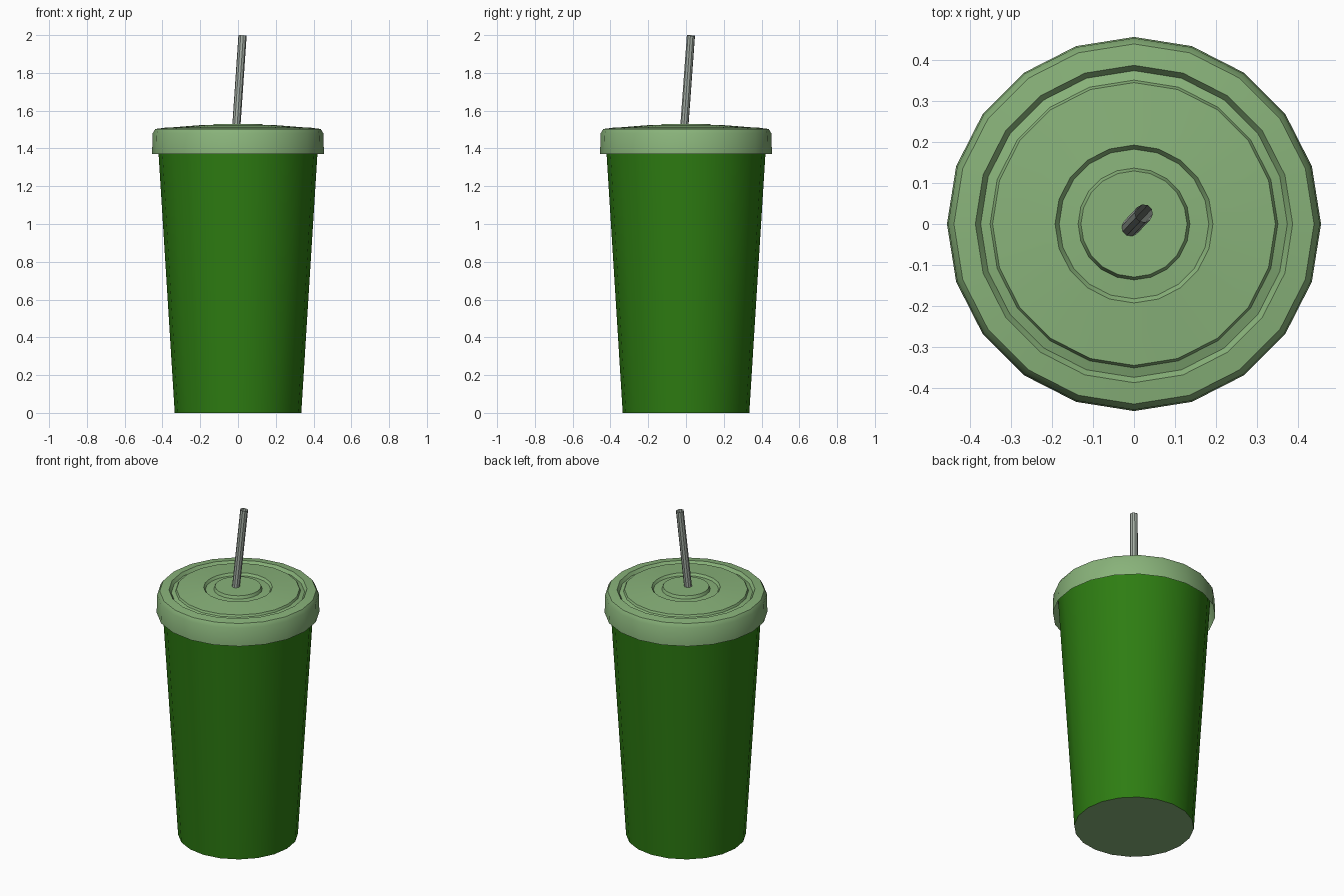
import bpy, bmesh, math
from mathutils import Vector

if "Cube" in bpy.data.objects:
    bpy.data.objects.remove(bpy.data.objects["Cube"])

SIDES = 20


def material(name, color):
    m = bpy.data.materials.new(name)
    m.diffuse_color = (*color, 1)
    m.use_nodes = True
    m.node_tree.nodes["Principled BSDF"].inputs["Base Color"].default_value = m.diffuse_color
    return m


def lathe(name, profile, mat, sides=SIDES):
    """Spin (radius, z) points round the z axis; radius 0 makes a closing cap."""
    bm = bmesh.new()
    rings = []
    for r, z in profile:
        if r == 0:
            rings.append(None)
            continue
        rings.append([bm.verts.new((r * math.cos(i * math.tau / sides),
                                    r * math.sin(i * math.tau / sides), z))
                      for i in range(sides)])
    for a, b in zip(rings, rings[1:]):
        if a is None:
            bm.faces.new(b[::-1])
        elif b is None:
            bm.faces.new(a)
        if a and b:
            for i in range(sides):
                j = (i + 1) % sides
                bm.faces.new((a[i], a[j], b[j], b[i]))
    me = bpy.data.meshes.new(name)
    bm.to_mesh(me)
    bm.free()
    me.materials.append(mat)
    ob = bpy.data.objects.new(name, me)
    bpy.context.collection.objects.link(ob)
    bpy.ops.object.select_all(action='DESELECT')
    ob.select_set(True)
    bpy.context.view_layer.objects.active = ob
    bpy.ops.object.shade_smooth_by_angle(angle=math.radians(30))
    return ob


dark_green = material("dark_green", (0.027, 0.205, 0.006))
pale_green = material("pale_green", (0.25, 0.45, 0.195))
straw_grey = material("straw_grey", (0.38, 0.43, 0.38))

# Tapered cup wall and its pale base
lathe("cup_body", [(0.335, 0), (0.428, 1.49)], dark_green)
lathe("cup_base", [(0, 0), (0.335, 0)], pale_green)

# Lid: skirt, rim, outer groove, sloping plateau, inner groove, centre disc
lathe("lid", [(0.455, 1.37), (0.452, 1.48), (0.438, 1.503),
              (0.386, 1.51), (0.373, 1.492), (0.35, 1.50), (0.344, 1.512),
              (0.192, 1.524), (0.182, 1.510), (0.136, 1.513),
              (0.129, 1.530), (0, 1.530)], pale_green)

# Leaning straw, open at the top
low, high = Vector((-0.01, -0.01, 1.50)), Vector((0.024, 0.026, 1.998))
axis = high - low
straw = lathe("straw", [(0.022, 0), (0.022, axis.length)], straw_grey, 10)
straw.location = low
straw.rotation_euler = axis.to_track_quat('Z', 'Y').to_euler()
